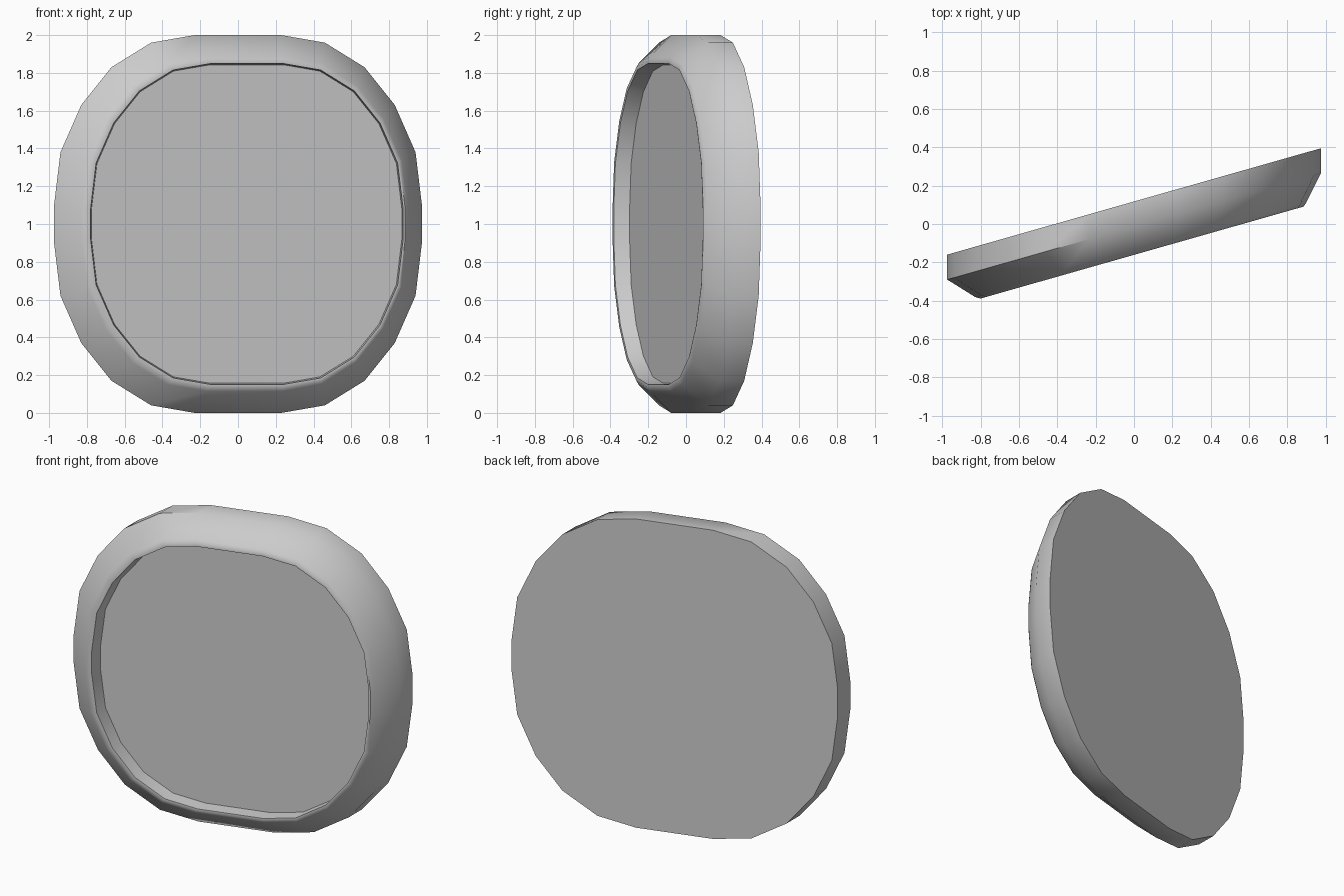
import bpy, bmesh, math

if "Cube" in bpy.data.objects:
    bpy.data.objects.remove(bpy.data.objects["Cube"])

# One quarter of the 24-sided rounded outline (x, z from centre)
quarter = [(0.975, 0.09), (0.94, 0.38), (0.83, 0.63),
           (0.67, 0.83), (0.46, 0.96), (0.23, 1.0)]
outline = (quarter + [(-x, z) for x, z in reversed(quarter)]
           + [(-x, -z) for x, z in quarter]
           + [(x, -z) for x, z in reversed(quarter)])
SLOPE = 0.2846  # the disc leans back towards +x

# Cross-section rings: scale, x shift, y offset from the slanted plane
rings = [(1.0, 0.0, 0.1175),      # back edge
         (1.0, 0.0, -0.0125),     # side wall
         (0.885, 0.035, -0.146),  # outer rim
         (0.865, 0.042, -0.161),  # rim crest
         (0.849, 0.047, -0.160),  # inner lip
         (0.843, 0.046, -0.078)]  # recessed face

bm = bmesh.new()
loops = []
for s, dx, dy in rings:
    loops.append([bm.verts.new((x * s + dx, SLOPE * (x * s + dx) + dy, 1 + z * s))
                  for x, z in outline])
n = len(outline)
for a, b in zip(loops, loops[1:]):
    for i in range(n):
        j = (i + 1) % n
        bm.faces.new((a[i], a[j], b[j], b[i]))
# Back cover and recessed front panel
bm.faces.new(loops[0])
bm.faces.new(loops[-1])
bmesh.ops.recalc_face_normals(bm, faces=bm.faces[:])

mesh = bpy.data.meshes.new("slanted_round_panel")
bm.to_mesh(mesh)
bm.free()
panel = bpy.data.objects.new("slanted_round_panel", mesh)
bpy.context.collection.objects.link(panel)

# Smooth rim, sharp flat faces
bpy.context.view_layer.objects.active = panel
panel.select_set(True)
bpy.ops.object.shade_smooth_by_angle(angle=math.radians(45))
